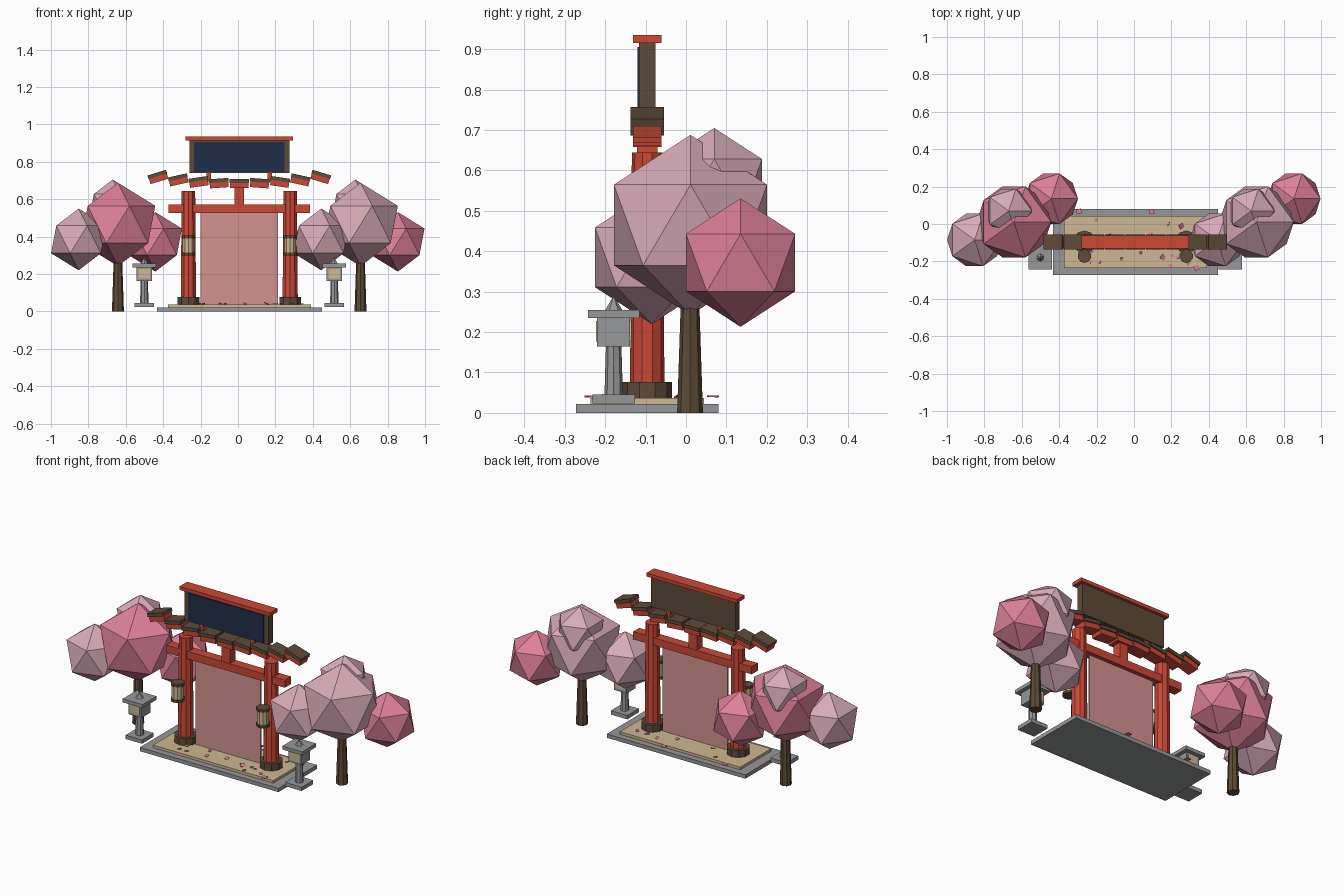
import bpy, math, random
from mathutils import Vector

cube = bpy.data.objects.get("Cube")
if cube:
    bpy.data.objects.remove(cube, do_unlink=True)

random.seed(4)
GX, GY = 0.007, -0.096      # centre of the gate


def material(name, r, g, b):
    """Flat material from display (sRGB) values."""
    lin = [((c / 255 + 0.055) / 1.055) ** 2.4 for c in (r, g, b)] + [1]
    m = bpy.data.materials.new(name)
    m.use_nodes = True
    m.diffuse_color = lin
    m.node_tree.nodes["Principled BSDF"].inputs["Base Color"].default_value = lin
    return m


RED = material("vermilion", 204, 72, 54)
BROWN = material("dark wood", 93, 75, 56)
STONE = material("grey stone", 150, 151, 153)
SAND = material("pale sand", 205, 184, 146)
NAVY = material("navy panel", 33, 45, 72)
VEIL = material("rose veil", 210, 147, 144)
PINK = material("deep blossom", 221, 128, 153)
PALE = material("pale blossom", 216, 170, 184)


def finish(name, mat):
    o = bpy.context.object
    o.name = name
    o.data.materials.append(mat)
    return o


def box(name, mat, centre, size, rot=(0, 0, 0)):
    bpy.ops.mesh.primitive_cube_add(size=1, location=centre, rotation=rot)
    bpy.context.object.scale = size
    return finish(name, mat)


def post(name, mat, x, y, z0, z1, r0, r1, sides=8):
    bpy.ops.mesh.primitive_cone_add(vertices=sides, radius1=r0, radius2=r1,
                                    depth=z1 - z0, location=(x, y, (z0 + z1) / 2))
    return finish(name, mat)


def blob(name, mat, centre, r):
    bpy.ops.mesh.primitive_ico_sphere_add(subdivisions=1, radius=r, location=centre)
    return finish(name, mat)


# Platform
box("platform_slab", STONE, (GX, GY, 0.011), (0.882, 0.352, 0.022))
box("platform_sand", SAND, (GX, GY, 0.029), (0.765, 0.28, 0.016))

# Gate pillars with hanging lanterns
for side, label in ((-1, "right"), (1, "left")):
    x = GX + side * 0.272
    post(label + "_pillar", RED, x, GY, 0.037, 0.645, 0.043, 0.038, 10)
    post(label + "_pillar_base", BROWN, x, GY, 0.037, 0.077, 0.061, 0.061, 10)
    ly = GY - 0.075
    post(label + "_lantern_body", SAND, x, ly, 0.315, 0.39, 0.032, 0.032, 10)
    post(label + "_lantern_bottom", BROWN, x, ly, 0.30, 0.315, 0.037, 0.037, 10)
    post(label + "_lantern_top", BROWN, x, ly, 0.39, 0.405, 0.037, 0.037, 10)
    box(label + "_sign_bracket", RED, (GX + side * 0.163, GY, 0.72), (0.024, 0.03, 0.05))

# Cross beam, strut and hanging veil
box("cross_beam", RED, (GX, GY, 0.549), (0.755, 0.055, 0.044))
box("centre_strut", RED, (GX, GY, 0.615), (0.052, 0.05, 0.1))
box("veil", VEIL, (GX, GY, 0.283), (0.415, 0.01, 0.495))

# Stepped roof of tilted segments
for k in range(-4, 5):
    tilt = math.radians(4.2 * k)
    centre = Vector((GX + k * 0.1085, GY, 0.683 + 0.0022 * k * k))
    up = Vector((math.sin(tilt), 0, math.cos(tilt)))
    box("roof_beam_segment", RED, centre - up * 0.009, (0.1, 0.07, 0.03), (0, tilt, 0))
    box("roof_tile_segment", BROWN, centre + up * 0.015, (0.104, 0.082, 0.02), (0, tilt, 0))

# Sign board
box("sign_board", BROWN, (GX, GY, 0.828), (0.535, 0.04, 0.176))
box("sign_panel", NAVY, (GX, GY - 0.0215, 0.825), (0.482, 0.006, 0.16))
box("sign_cap", RED, (GX, GY, 0.925), (0.576, 0.07, 0.02))

# Stone lanterns
for side, label in ((-1, "right"), (1, "left")):
    x, y = GX + side * 0.508, -0.179
    box(label + "_stone_foot", STONE, (x, y, 0.034), (0.105, 0.105, 0.022))
    post(label + "_stone_column", STONE, x, y, 0.04, 0.17, 0.023, 0.019)
    box(label + "_stone_box", STONE, (x, y, 0.2), (0.082, 0.082, 0.072))
    box(label + "_stone_window", SAND, (x, y, 0.202), (0.062, 0.087, 0.05))
    box(label + "_stone_cap", STONE, (x, y, 0.245), (0.127, 0.127, 0.02))
    post(label + "_stone_tip", STONE, x, y, 0.255, 0.29, 0.021, 0, 6)

# Blossom trees
for x, label, main in ((-0.642, "right", PINK), (0.655, "left", PALE)):
    post(label + "_trunk", BROWN, x, 0.01, 0, 0.33, 0.032, 0.021)
    blob(label + "_crown", main, (x, 0.011, 0.465), 0.223)
    blob(label + "_crown_top", PALE, (x - 0.028, 0.07, 0.566), 0.139)
    blob(label + "_crown_outer", PALE, (x - 0.21, -0.085, 0.385), 0.165)
    blob(label + "_crown_inner", PINK, (x + 0.2, 0.135, 0.372), 0.159)

# Fallen petals
spots = [(-0.295, 0.067), (0.095, 0.067), (0.155, -0.178), (0.335, -0.235),
         (0.255, -0.012), (-0.225, -0.145), (0.195, -0.222), (-0.09, -0.13)]
spots += [(random.uniform(-0.36, 0.38), random.uniform(-0.23, 0.04)) for _ in range(14)]
for i, (x, y) in enumerate(spots):
    s = 0.026 if i < 5 else 0.016
    tilt = random.uniform(-0.5, 0.5)
    box("petal", PINK, (x, y, 0.041), (s, s, 0.004), (tilt, tilt / 2, random.uniform(0, 1)))
